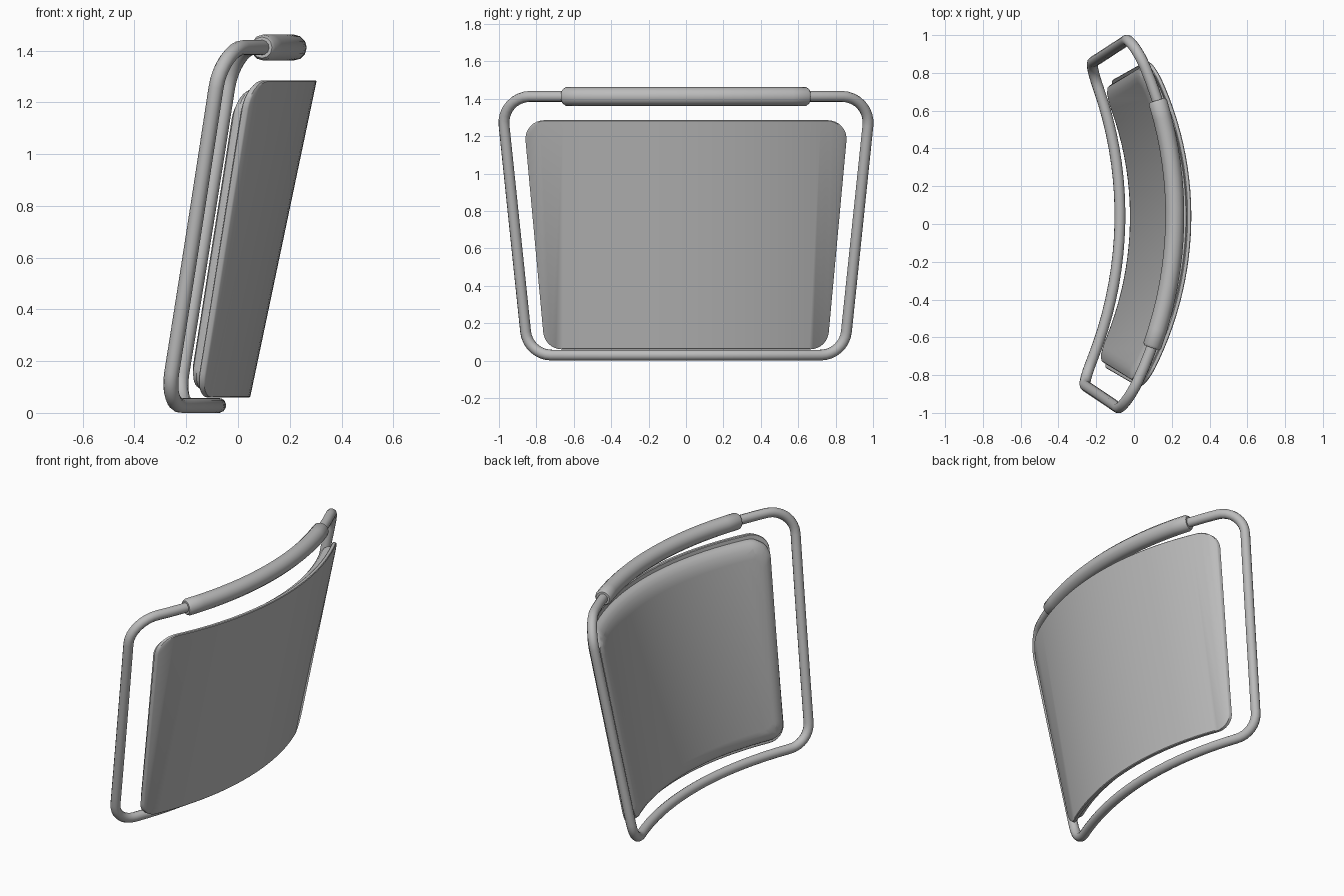
import bpy, bmesh, math
from mathutils import Vector

if "Cube" in bpy.data.objects:
    bpy.data.objects.remove(bpy.data.objects["Cube"])

LEAN = 0.21    # backward lean per unit of height
TWIST = 0.023  # slight turn about the vertical


def make_material(name, rgb):
    m = bpy.data.materials.new(name)
    m.use_nodes = True
    m.diffuse_color = (*rgb, 1)
    m.node_tree.nodes["Principled BSDF"].inputs["Base Color"].default_value = (*rgb, 1)
    return m


grey = make_material("plain grey", (0.5, 0.5, 0.5))


def bent(y, z, base, radius):
    """Put a flat (y, z) point on the leaning, curved back."""
    sag = radius - math.sqrt(radius * radius - y * y)
    return Vector((base + LEAN * z - sag + TWIST * y, y, z))


def rounded_outline(bottom_half, top_half, z0, z1, r, steps=8):
    """Trapezoid in (y, z) with filleted corners."""
    corners = [Vector(c) for c in ((-bottom_half, z0), (bottom_half, z0),
                                   (top_half, z1), (-top_half, z1))]
    points = []
    for i, c in enumerate(corners):
        a = (corners[i - 1] - c).normalized()
        b = (corners[(i + 1) % 4] - c).normalized()
        half = a.angle(b) / 2
        centre = c + (a + b).normalized() * r / math.sin(half)
        start = c + a * r / math.tan(half) - centre
        end = c + b * r / math.tan(half) - centre
        sweep = start.angle(end)
        for k in range(steps + 1):
            t = k / steps
            v = (start * math.sin((1 - t) * sweep) + end * math.sin(t * sweep)) / math.sin(sweep)
            points.append(centre + v)
    return points


def subdivided(points, step=0.08):
    """Split long runs so that they can follow the curve."""
    out = []
    for p, q in zip(points, points[1:] + points[:1]):
        n = max(1, math.ceil((q - p).length / step))
        out += [p.lerp(q, k / n) for k in range(n)]
    return out


def padded_panel(name, layers, base, radius):
    """Stack outlines (depth, inset), cut into strips and bend."""
    bm = bmesh.new()
    rings = []
    for depth, inset in layers:
        outline = rounded_outline(0.755 - inset, 0.868 - inset, 0.06 + inset,
                                  1.285 - inset, 0.1 - inset * 0.35)
        rings.append([bm.verts.new((-depth, p.x, p.y)) for p in outline])
    for lower, upper in zip(rings, rings[1:]):
        for i in range(len(lower)):
            j = (i + 1) % len(lower)
            bm.faces.new((lower[i], lower[j], upper[j], upper[i]))
    bm.faces.new(rings[0])
    bm.faces.new(rings[-1])
    for k in range(-13, 14):
        bmesh.ops.bisect_plane(bm, geom=bm.verts[:] + bm.edges[:] + bm.faces[:],
                               plane_co=(0, k * 0.06, 0), plane_no=(0, 1, 0))
    for v in bm.verts:
        depth = -v.co.x
        v.co = bent(v.co.y, v.co.z, base - depth, radius - depth)
    bmesh.ops.recalc_face_normals(bm, faces=bm.faces[:])
    me = bpy.data.meshes.new(name)
    bm.to_mesh(me)
    bm.free()
    me.materials.append(grey)
    ob = bpy.data.objects.new(name, me)
    bpy.context.collection.objects.link(ob)
    bpy.ops.object.select_all(action='DESELECT')
    ob.select_set(True)
    bpy.context.view_layer.objects.active = ob
    bpy.ops.object.shade_smooth_by_angle(angle=math.radians(35))


def tube(name, points, thickness, radii=None, cyclic=False):
    cu = bpy.data.curves.new(name, 'CURVE')
    cu.dimensions = '3D'
    cu.bevel_depth = thickness
    cu.bevel_resolution = 4
    cu.use_fill_caps = not cyclic
    sp = cu.splines.new('POLY')
    sp.points.add(len(points) - 1)
    for i, p in enumerate(points):
        sp.points[i].co = (*p, 1)
        sp.points[i].radius = radii[i] if radii else 1
    sp.use_cyclic_u = cyclic
    cu.materials.append(grey)
    bpy.context.collection.objects.link(bpy.data.objects.new(name, cu))


# Curved back shell and the cushion on its hollow side
SHELL_BASE, SHELL_RADIUS, SHELL_DEPTH = 0.034, 1.77, 0.024
padded_panel("back_shell", [(0, 0.004), (0.004, 0), (0.02, 0), (SHELL_DEPTH, 0.004)],
             SHELL_BASE, SHELL_RADIUS)
padded_panel("back_cushion",
             [(0, 0.025), (0.022, 0.027), (0.04, 0.038), (0.054, 0.06),
              (0.063, 0.088), (0.066, 0.115)],
             SHELL_BASE - SHELL_DEPTH, SHELL_RADIUS - SHELL_DEPTH)

# Closed tube frame around the back
FRAME_BASE, FRAME_RADIUS = -0.081, 2.05
loop = subdivided(rounded_outline(0.8445, 0.989, 0.029, 1.412, 0.14))
tube("tube_frame", [bent(p.x, p.y, FRAME_BASE, FRAME_RADIUS) for p in loop],
     0.029, cyclic=True)

# Thick grip sleeve on the top rail, with softened ends
half = 0.655
ys = [-half, -half + 0.012] + [k * 0.08 for k in range(-7, 8)] + [half - 0.012, half]
tube("grip_sleeve", [bent(y, 1.412, FRAME_BASE, FRAME_RADIUS) for y in ys], 0.05,
     radii=[0.82] + [1] * (len(ys) - 2) + [0.82])
